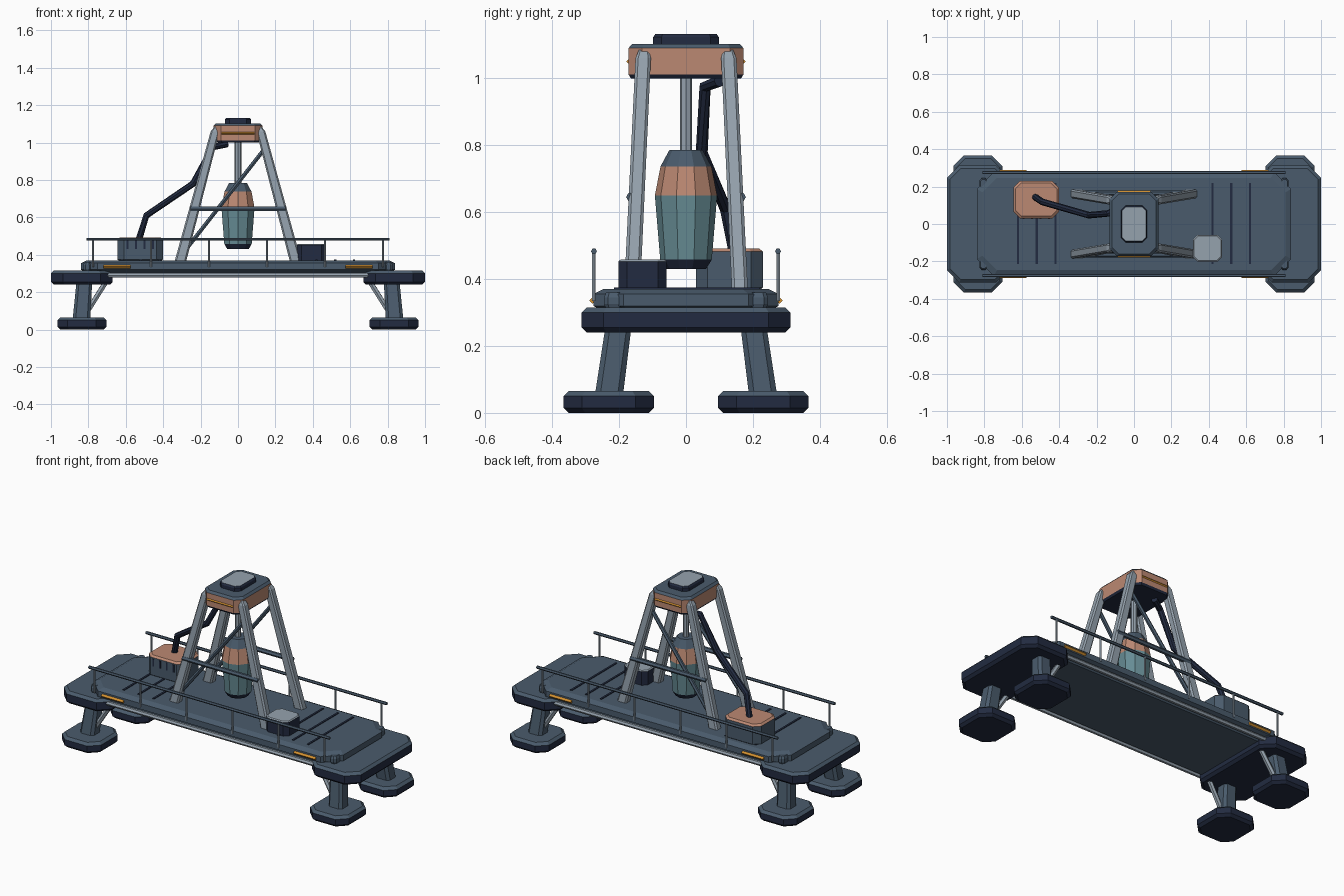
import bpy, bmesh, math
from mathutils import Vector

cube = bpy.data.objects.get("Cube")
if cube:
    bpy.data.objects.remove(cube, do_unlink=True)


def material(name, rgb):
    m = bpy.data.materials.new(name)
    m.use_nodes = True
    m.diffuse_color = (*rgb, 1)
    m.node_tree.nodes["Principled BSDF"].inputs["Base Color"].default_value = (*rgb, 1)
    return m


slate = material("slate", (0.068, 0.105, 0.15))
navy = material("navy", (0.016, 0.024, 0.052))
steel = material("light steel", (0.3, 0.36, 0.42))
copper = material("copper", (0.5, 0.25, 0.17))
teal = material("teal glass", (0.135, 0.265, 0.3))
orange = material("amber", (0.65, 0.28, 0.03))


def loft(name, rings, mats):
    """Skin rings of points; mats holds bottom cap, each band, top cap (or a single material)."""
    if not isinstance(mats, list):
        mats = [mats] * (len(rings) + 1)
    unique = list(dict.fromkeys(mats))
    bm = bmesh.new()
    vs = [[bm.verts.new(p) for p in r] for r in rings]
    bm.faces.new(vs[0][::-1]).material_index = unique.index(mats[0])
    n = len(rings[0])
    for k in range(len(vs) - 1):
        for i in range(n):
            j = (i + 1) % n
            f = bm.faces.new((vs[k][i], vs[k][j], vs[k + 1][j], vs[k + 1][i]))
            f.material_index = unique.index(mats[k + 1])
    bm.faces.new(vs[-1]).material_index = unique.index(mats[-1])
    bmesh.ops.recalc_face_normals(bm, faces=bm.faces)
    me = bpy.data.meshes.new(name)
    bm.to_mesh(me)
    bm.free()
    for m in unique:
        me.materials.append(m)
    ob = bpy.data.objects.new(name, me)
    bpy.context.collection.objects.link(ob)
    return ob


def octagon(cx, cy, z, hx, hy, c):
    """Rectangle with cut corners, lying flat."""
    corner = [(hx, hy - c), (hx - c, hy), (c - hx, hy), (-hx, hy - c)]
    return [(cx + x, cy + y, z) for x, y in corner + [(-x, -y) for x, y in corner]]


def slab(name, cx, cy, z0, z1, hx, hy, c, side, top, inset=0.015, rise=0.015):
    """Cut-corner block with bevelled top and bottom rims."""
    small = (hx - inset, hy - inset, c - inset * 0.4)
    rings = [octagon(cx, cy, z0, *small), octagon(cx, cy, z0 + rise, hx, hy, c),
             octagon(cx, cy, z1 - rise, hx, hy, c), octagon(cx, cy, z1, *small)]
    return loft(name, rings, [side, side, side, top, top])


def plate(name, x0, x1, y0, y1, z0, z1, mat):
    rings = [[(x0, y0, z), (x1, y0, z), (x1, y1, z), (x0, y1, z)] for z in (z0, z1)]
    return loft(name, rings, mat)


def tube(name, pts, r, mat, sides=6):
    """Faceted tube through a list of points."""
    pts = [Vector(p) for p in pts]
    rings = []
    for i, p in enumerate(pts):
        a = (p - pts[i - 1]).normalized() if i else Vector()
        b = (pts[i + 1] - p).normalized() if i < len(pts) - 1 else Vector()
        q = (a + b).to_track_quat('Z', 'Y')
        rings.append([p + q @ Vector((r * math.cos(t), r * math.sin(t), 0))
                      for t in (math.tau * k / sides for k in range(sides))])
    return loft(name, rings, mat)


# Hull and deck
slab("hull", 0, 0, 0.28, 0.325, 0.76, 0.25, 0.05, slate, slate)
slab("deck", 0, 0, 0.305, 0.37, 0.84, 0.277, 0.09, slate, slate, 0.03)

# Deck seams
for s in (-1, 1):
    for x in (0.42, 0.52, 0.62):
        plate("deck_seam", s * x - 0.006, s * x + 0.006, -0.215, 0.22, 0.366, 0.374, navy)

for sx in (-1, 1):
    # End platforms
    slab("end_platform", sx * 0.835, 0, 0.24, 0.315, 0.165, 0.312, 0.065, navy, slate)
    for sy in (-1, 1):
        # Landing feet, legs and struts
        slab("foot", sx * 0.835, sy * 0.231, 0, 0.065, 0.131, 0.135, 0.055, navy, slate)
        loft("support_leg", [octagon(sx * 0.837, sy * 0.23, 0.055, 0.047, 0.042, 0.016),
                             octagon(sx * 0.822, sy * 0.203, 0.25, 0.042, 0.039, 0.014)], slate)
        tube("leg_strut", [(sx * 0.81, sy * 0.225, 0.09), (sx * 0.7, sy * 0.215, 0.265)], 0.015, steel)
        # Corner cleats and marker lights
        slab("corner_cleat", sx * 0.805, sy * 0.215, 0.31, 0.36, 0.022, 0.03, 0.012, slate, slate, 0.006)
        tube("marker_light", [(sx * 0.575, sy * 0.279, 0.336), (sx * 0.72, sy * 0.279, 0.336)],
             0.01, orange, 4)
        # Derrick legs
        loft("derrick_leg", [octagon(sx * 0.308, sy * 0.161, 0.365, 0.031, 0.024, 0.009),
                             octagon(sx * 0.122, sy * 0.128, 1.06, 0.024, 0.023, 0.008),
                             octagon(sx * 0.112, sy * 0.126, 1.085, 0.014, 0.015, 0.005)], steel)

for sy in (-1, 1):
    # Side pipes and handrails
    tube("side_pipe", [(-0.72, sy * 0.262, 0.29), (0.72, sy * 0.262, 0.29)], 0.013, steel)
    tube("handrail", [(-0.81, sy * 0.275, 0.483), (0.81, sy * 0.275, 0.483)], 0.009, slate)
    for k in range(6):
        x = -0.775 + 0.31 * k
        tube("rail_post", [(x, sy * 0.275, 0.335), (x, sy * 0.275, 0.483)], 0.006, steel)
    # Derrick bracing
    tube("cross_brace", [(-0.255, sy * 0.165, 0.645), (0.255, sy * 0.165, 0.645)], 0.014, slate)
    tube("diagonal_brace", [(-0.285, sy * 0.156, 0.42), (0.145, sy * 0.134, 0.97)], 0.012, slate)

# Crown block and cap
loft("crown", [octagon(0, 0, 1.0, 0.122, 0.165, 0.035), octagon(0, 0, 1.012, 0.13, 0.172, 0.04),
               octagon(0, 0, 1.09, 0.13, 0.172, 0.04), octagon(0, 0, 1.103, 0.118, 0.16, 0.035)],
     [navy, navy, copper, slate, slate])
loft("crown_cap", [octagon(0, 0, 1.1, 0.07, 0.098, 0.025), octagon(0, 0, 1.123, 0.07, 0.098, 0.025),
                   octagon(0, 0, 1.132, 0.064, 0.092, 0.022)], [navy, navy, navy, steel])
for sy in (-1, 1):
    tube("crown_light", [(-0.088, sy * 0.171, 1.05), (0.088, sy * 0.171, 1.05)], 0.007, orange, 4)

# Hanging drill capsule and its rod
profile = [(0.06, 0.43), (0.077, 0.458), (0.093, 0.65), (0.076, 0.737), (0.05, 0.785)]
capsule = [[(r * math.sin(math.tau * k / 10), r * math.cos(math.tau * k / 10), z) for k in range(10)]
           for r, z in profile]
loft("drill_capsule", capsule, [navy, navy, teal, copper, slate, slate])
tube("drill_rod", [(0, 0, 0.78), (0, 0, 1.01)], 0.018, steel, 8)

# Pump housing with vents
slab("pump_housing", -0.523, 0.13, 0.365, 0.492, 0.122, 0.1, 0.035, slate, copper, 0.012, 0.01)
for k in range(4):
    x = -0.59 + 0.045 * k
    plate("pump_vent", x - 0.005, x + 0.005, 0.027, 0.033, 0.43, 0.475, navy)

# Control cabinet
slab("control_cabinet", 0.393, -0.13, 0.365, 0.458, 0.078, 0.072, 0.025, navy, steel, 0.006, 0.005)

# Feed hose
tube("feed_hose", [(-0.53, 0.145, 0.48), (-0.49, 0.118, 0.61), (-0.24, 0.047, 0.78),
                   (-0.135, 0.057, 0.975), (-0.06, 0.1, 0.992)], 0.018, navy, 8)
